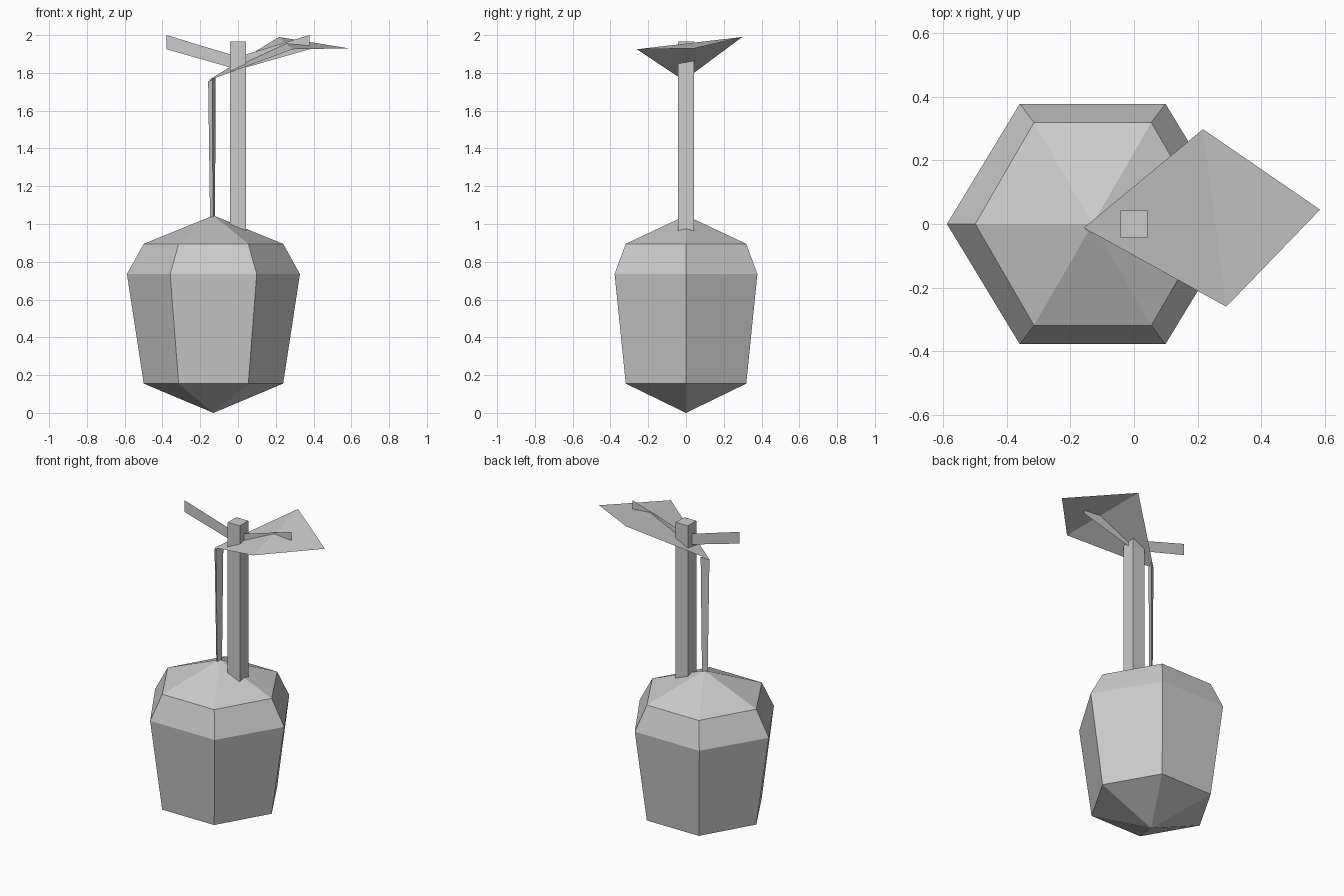
import bpy, bmesh, math

if "Cube" in bpy.data.objects:
    bpy.data.objects.remove(bpy.data.objects["Cube"])

grey = bpy.data.materials.new("plain_grey")
grey.diffuse_color = (0.6, 0.6, 0.6, 1)
grey.use_nodes = True
grey.node_tree.nodes["Principled BSDF"].inputs["Base Color"].default_value = grey.diffuse_color


def add_mesh(name, verts, faces, closed=False):
    """Flat-shaded object from a few points and faces."""
    me = bpy.data.meshes.new(name)
    me.from_pydata(verts, [], faces)
    if closed:
        bm = bmesh.new()
        bm.from_mesh(me)
        bmesh.ops.recalc_face_normals(bm, faces=bm.faces)
        bm.to_mesh(me)
        bm.free()
    me.materials.append(grey)
    ob = bpy.data.objects.new(name, me)
    bpy.context.collection.objects.link(ob)
    return ob


# Six-sided fruit: rings of (height, radius, half depth) between two tips
CX = -0.13
rings = [(0.155, 0.369, 0.319), (0.735, 0.458, 0.378), (0.895, 0.369, 0.319)]
verts = [(CX, 0, 0), (CX, 0, 1.045)]
for z, r, d in rings:
    for i in range(6):
        a = math.radians(60 * i)
        verts.append((CX + r * math.cos(a), d * math.sin(a) / math.sin(math.pi / 3), z))
faces = []
for i in range(6):
    j = (i + 1) % 6
    faces += [(0, 2 + j, 2 + i), (1, 14 + i, 14 + j)]
    for k in (2, 8):
        faces.append((k + i, k + j, k + 6 + j, k + 6 + i))
add_mesh("fruit", verts, faces, True)

# Square stem, sunk into the fruit
H = 0.043
bottom, top = 0.96, 1.965
corners = [(-H, -H), (H, -H), (H, H), (-H, H)]
verts = [(x, y, z) for z in (bottom, top) for x, y in corners]
faces = [(3, 2, 1, 0), (4, 5, 6, 7)]
faces += [(i, (i + 1) % 4, (i + 1) % 4 + 4, i + 4) for i in range(4)]
add_mesh("stem", verts, faces, True)

# Two paper-thin twigs rising left and right of the stem
for side, name in ((-1, "left_twig"), (1, "right_twig")):
    add_mesh(name, [(0, 0, 1.817), (side * 0.378, 0, 1.925),
                    (side * 0.378, 0, 2.0), (0, 0, 1.885)], [(0, 1, 2, 3)])

# Leaf folded across its middle
add_mesh("leaf", [(-0.158, -0.012, 1.76), (0.29, -0.26, 1.925),
                  (0.585, 0.045, 1.93), (0.217, 0.298, 1.99)],
         [(0, 1, 3), (1, 2, 3)])

# Slim three-sided stalk holding the leaf on the fruit tip
add_mesh("leaf_stalk",
         [(-0.148, -0.008, 1.03), (-0.133, -0.02, 1.03), (-0.122, 0.012, 1.03),
          (-0.158, -0.012, 1.755), (-0.135, -0.03, 1.763), (-0.118, 0.02, 1.777)],
         [(0, 2, 1), (3, 4, 5), (0, 1, 4, 3), (1, 2, 5, 4), (2, 0, 3, 5)], True)
